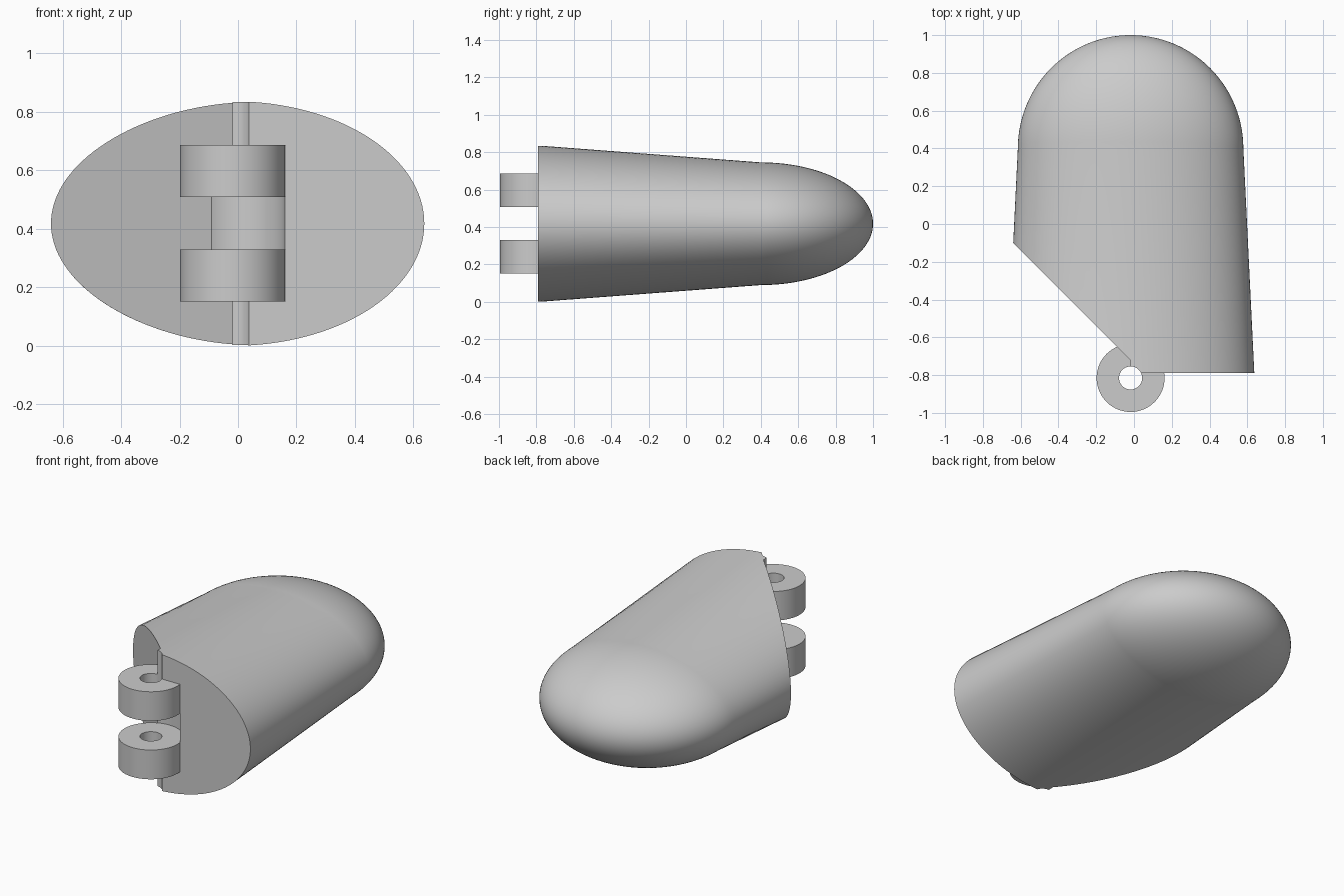
import bpy, bmesh
from math import sin, cos, pi, radians

cube = bpy.data.objects.get("Cube")
if cube:
    bpy.data.objects.remove(cube, do_unlink=True)

CX, CZ = -0.018, 0.418          # axis of the tip
PIN_Y = -0.815                  # hinge pin position
FRONT, DOME, TIP = -0.79, 0.4, 1.0

grey = bpy.data.materials.new("light grey")
grey.use_nodes = True
colour = (0.6, 0.6, 0.6, 1)
grey.diffuse_color = colour
grey.node_tree.nodes["Principled BSDF"].inputs["Base Color"].default_value = colour


def finish(name, bm):
    bmesh.ops.recalc_face_normals(bm, faces=bm.faces)
    mesh = bpy.data.meshes.new(name)
    bm.to_mesh(mesh)
    bm.free()
    mesh.materials.append(grey)
    obj = bpy.data.objects.new(name, mesh)
    bpy.context.collection.objects.link(obj)
    return obj


def prism(name, points, z0, z1):
    bm = bmesh.new()
    face = bm.faces.new([bm.verts.new((x, y, z0)) for x, y in points])
    new = bmesh.ops.extrude_face_region(bm, geom=[face])["geom"]
    verts = [v for v in new if isinstance(v, bmesh.types.BMVert)]
    bmesh.ops.translate(bm, verts=verts, vec=(0, 0, z1 - z0))
    return finish(name, bm)


def pin_cylinder(name, radius, z0, z1, sides=64):
    turn = [2 * pi * i / sides for i in range(sides)]
    return prism(name, [(CX + radius * cos(a), PIN_Y + radius * sin(a)) for a in turn], z0, z1)


def combine(target, tool, operation):
    mod = target.modifiers.new(operation, 'BOOLEAN')
    mod.operation, mod.solver, mod.object = operation, 'EXACT', tool
    bpy.context.view_layer.objects.active = target
    bpy.ops.object.modifier_apply(modifier=mod.name)
    bpy.data.objects.remove(tool, do_unlink=True)


# Tapered elliptical body with a rounded end
SIDES, STEPS = 128, 28
stations = [(FRONT, 0.655, 0.418)]
for i in range(STEPS):
    a = pi / 2 * i / STEPS
    stations.append((DOME + (TIP - DOME) * sin(a), 0.597 * cos(a), 0.328 * cos(a)))
bm = bmesh.new()
rings = []
for y, rx, rz in stations:
    rings.append([bm.verts.new((CX + rx * cos(2 * pi * i / SIDES), y,
                                CZ + rz * sin(2 * pi * i / SIDES))) for i in range(SIDES)])
for a, b in zip(rings, rings[1:]):
    for i in range(SIDES):
        j = (i + 1) % SIDES
        bm.faces.new((a[i], a[j], b[j], b[i]))
bm.faces.new(rings[0])
end = bm.verts.new((CX, TIP, CZ))
for i in range(SIDES):
    bm.faces.new((rings[-1][i], rings[-1][(i + 1) % SIDES], end))
body = finish("finger_tip", bm)

# Slanted relief on the right, clearance between the knuckles
relief = [(CX, -1.1), (CX, -0.722), (-0.9, 0.16), (-0.9, -1.1)]
combine(body, prism("relief_cutter", relief, -0.1, 1), 'DIFFERENCE')
combine(body, pin_cylinder("clearance_cutter", 0.18, 0.33, 0.508), 'DIFFERENCE')

# Hinge knuckles and pin hole
for z0, z1 in ((0.151, 0.33), (0.508, 0.686)):
    combine(body, pin_cylinder("knuckle", 0.18, z0, z1), 'UNION')
combine(body, pin_cylinder("pin_hole_cutter", 0.061, -0.1, 1), 'DIFFERENCE')

bpy.ops.object.select_all(action='DESELECT')
body.select_set(True)
bpy.context.view_layer.objects.active = body
bpy.ops.object.shade_smooth_by_angle(angle=radians(30))
